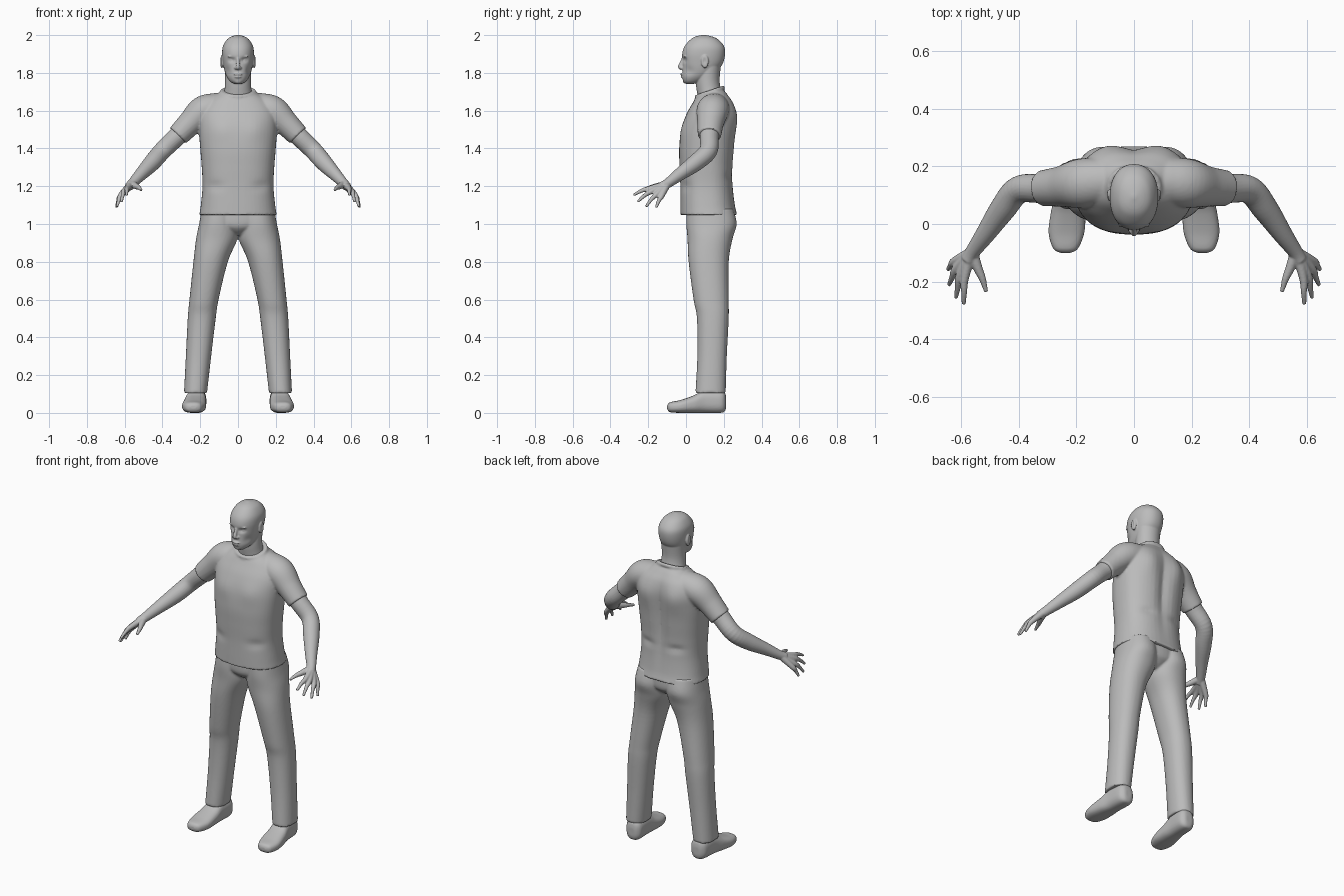
import bpy, bmesh, math
from mathutils import Vector, Matrix

cube = bpy.data.objects.get("Cube")
if cube:
    bpy.data.objects.remove(cube, do_unlink=True)

grey = bpy.data.materials.new("plain grey")
grey.use_nodes = True
GREY = (0.5, 0.5, 0.5, 1)
grey.diffuse_color = GREY
grey.node_tree.nodes["Principled BSDF"].inputs["Base Color"].default_value = GREY


def spline(keys, steps=6):
    """Smooth curve through tuples of any length."""
    out = []
    last = len(keys) - 1
    for i in range(last):
        quad = [keys[max(0, min(last, i + k))] for k in (-1, 0, 1, 2)]
        for j in range(steps):
            t = j / steps
            out.append([b + t / 2 * (c - a + t * (2 * a - 5 * b + 4 * c - d + t * (3 * (b - c) + d - a)))
                        for a, b, c, d in zip(*quad)])
    return out + [list(keys[-1])]


def skin(bm, rings, closed=False):
    """Join rings of points with quads."""
    rows = [[bm.verts.new(p) for p in ring] for ring in rings]
    n = len(rows[0])
    pairs = list(zip(rows, rows[1:]))
    if closed:
        pairs.append((rows[-1], rows[0]))
    else:
        bm.faces.new(rows[0][::-1])
        bm.faces.new(rows[-1])
    for a, b in pairs:
        for i in range(n):
            k = (i + 1) % n
            bm.faces.new((a[i], a[k], b[k], b[i]))


def loft(bm, keys, power=2.0, side=1, along="z", n=48):
    """Keys: station, centre x, half width, low and high of the other axis."""
    def bend(v):
        return math.copysign(abs(v) ** (2 / power), v)
    rings = []
    for s, cx, r, lo, hi in spline(keys):
        ring = []
        for i in range(n):
            a = math.tau * i / n
            x = side * (cx + r * bend(math.cos(a)))
            w = (lo + hi) / 2 + (hi - lo) / 2 * bend(math.sin(a))
            ring.append((x, w, s) if along == "z" else (x, s, w))
        rings.append(ring)
    skin(bm, rings)


def tube(bm, keys, side=1, flat=1.0, closed=False, n=20):
    """Keys: x, y, z, radius; flat scales the horizontal radius."""
    pts = keys if closed else spline(keys)
    pos = [Vector((side * p[0], p[1], p[2])) for p in pts]
    rings = []
    for i, p in enumerate(pos):
        if closed:
            t = pos[(i + 1) % len(pos)] - pos[i - 1]
        else:
            t = pos[min(i + 1, len(pos) - 1)] - pos[max(i - 1, 0)]
        u = t.cross(Vector((0, 0, 1))).normalized()
        v = u.cross(t).normalized()
        r = pts[i][3]
        rings.append([p + r * (flat * math.cos(a) * u + math.sin(a) * v)
                      for a in (math.tau * k / n for k in range(n))])
    skin(bm, rings, closed)


def blob(bm, centre, size):
    m = Matrix.Translation(centre) @ Matrix.Diagonal((*size, 1))
    bmesh.ops.create_uvsphere(bm, u_segments=20, v_segments=12, radius=1, matrix=m)


def dent(bm, centre, size, push):
    """Soft push of the points near a centre."""
    for v in bm.verts:
        d = sum(((a - b) / s) ** 2 for a, b, s in zip(v.co, centre, size))
        v.co += Vector(push) * math.exp(-d)


def finish(bm, name, voxel, smooth=3):
    """Fuse the overlapping volumes into one smooth skin."""
    bmesh.ops.recalc_face_normals(bm, faces=bm.faces)
    mesh = bpy.data.meshes.new(name)
    bm.to_mesh(mesh)
    bm.free()
    mesh.materials.append(grey)
    obj = bpy.data.objects.new(name, mesh)
    bpy.context.collection.objects.link(obj)
    mod = obj.modifiers.new("fuse", "REMESH")
    mod.mode = "VOXEL"
    mod.voxel_size = voxel
    mod.use_smooth_shade = True
    mod = obj.modifiers.new("soften", "SMOOTH")
    mod.iterations = smooth


# Head and neck
bm = bmesh.new()
loft(bm, [(1.742, 0, .022, 0, .04), (1.755, 0, .042, -.014, .085), (1.78, 0, .06, -.02, .13),
          (1.81, 0, .071, -.019, .165), (1.85, 0, .079, -.018, .195), (1.9, 0, .084, -.02, .207),
          (1.94, 0, .08, -.008, .202), (1.975, 0, .06, .022, .173), (1.992, 0, .036, .05, .14),
          (2.001, 0, .006, .088, .1)], 2.2, n=64)
for s in (1, -1):
    dent(bm, (s * .032, -.01, 1.868), (.018, .03, .011), (0, .014, 0))
    dent(bm, (s * .06, .01, 1.81), (.02, .04, .025), (-s * .005, .004, 0))
for s in (1, -1):
    blob(bm, (s * .032, .011, 1.867), (.016, .015, .012))
    blob(bm, (s * .032, -.003, 1.887), (.024, .01, .006))
    blob(bm, (s * .012, -.02, 1.826), (.008, .012, .008))
    blob(bm, (s * .086, .1, 1.86), (.01, .02, .035))
    dent(bm, (s * .096, .098, 1.862), (.012, .009, .018), (-s * .009, 0, 0))
tube(bm, [(0, -.012, 1.885, .007), (0, -.024, 1.855, .009), (0, -.031, 1.832, .012), (0, -.022, 1.822, .009)])
blob(bm, (0, -.018, 1.793), (.024, .012, .006))
blob(bm, (0, -.016, 1.779), (.021, .012, .006))
blob(bm, (0, -.002, 1.757), (.022, .014, .014))
loft(bm, [(1.64, 0, .09, .07, .21), (1.7, 0, .073, .058, .188), (1.76, 0, .068, .052, .178),
          (1.84, 0, .07, .06, .185)])
finish(bm, "head", .004, 2)

# Shirt with short sleeves and a collar band
bm = bmesh.new()
loft(bm, [(1.048, 0, .205, -.03, .272), (1.1, 0, .197, -.03, .26), (1.2, 0, .188, -.03, .25),
          (1.3, 0, .192, -.034, .25), (1.4, 0, .2, -.036, .258), (1.5, 0, .207, -.024, .264),
          (1.58, 0, .205, .002, .264), (1.64, 0, .175, .035, .25), (1.68, 0, .125, .06, .225),
          (1.705, 0, .08, .09, .205)], 2.4)
dent(bm, (0, .27, 1.42), (.035, .08, .2), (0, -.02, 0))
for s in (1, -1):
    dent(bm, (s * .1, .26, 1.56), (.06, .08, .08), (0, .014, 0))
    dent(bm, (s * .09, -.02, 1.5), (.06, .08, .06), (0, -.007, 0))
    dent(bm, (s * .1, .26, 1.25), (.05, .06, .02), (0, -.01, .005))
    dent(bm, (s * .13, -.02, 1.2), (.05, .06, .025), (0, .008, 0))
for s in (1, -1):
    tube(bm, [(.06, .15, 1.625, .07), (.12, .148, 1.615, .078), (.187, .14, 1.595, .081),
              (.253, .13, 1.534, .067), (.318, .124, 1.468, .059)], s, 1.05, n=32)
tube(bm, [(.086 * math.cos(a), .126 + .07 * math.sin(a), 1.698 + .024 * math.sin(a), .011)
          for a in (math.tau * i / 40 for i in range(40))], closed=True, n=12)
finish(bm, "shirt", .007, 3)

# Trousers
bm = bmesh.new()
for s in (1, -1):
    loft(bm, [(.105, .225, .061, .05, .21), (.3, .209, .067, .06, .216), (.5, .192, .074, .058, .226),
              (.6, .18, .077, .04, .226), (.8, .145, .091, .014, .226), (.92, .113, .109, .008, .246),
              (1, .106, .1, .002, .268), (1.08, .1, .092, .005, .25)], 2.2, s)
loft(bm, [(.94, 0, .03, .06, .19), (.965, 0, .1, .025, .225), (1, 0, .19, .005, .25),
          (1.08, 0, .19, .005, .25)])
finish(bm, "trousers", .007, 3)

# Arms with hands, and shoes
fingers = {"index": [(.587, -.19, 1.188), (.59, -.278, 1.153)],
           "middle": [(.603, -.178, 1.175), (.617, -.256, 1.118)],
           "ring": [(.617, -.155, 1.158), (.641, -.211, 1.092)],
           "little": [(.623, -.13, 1.147), (.645, -.158, 1.087)]}
for s, label in ((1, "left"), (-1, "right")):
    bm = bmesh.new()
    tube(bm, [(.2, .14, 1.585, .06), (.318, .124, 1.468, .051), (.4, .118, 1.388, .048),
              (.455, .052, 1.325, .045), (.515, -.035, 1.262, .034), (.558, -.095, 1.217, .026),
              (.575, -.125, 1.2, .025)], s, n=24)
    for knuckle, tip in fingers.values():
        mid = [(a + b) / 2 for a, b in zip(knuckle, tip)]
        mid[2] += .006
        tube(bm, [(.565, -.1, 1.21, .02), (*knuckle, .0145), (*mid, .0105), (*tip, .007)], s)
    tube(bm, [(.56, -.1, 1.212, .02), (.54, -.155, 1.2, .016), (.525, -.19, 1.193, .012),
              (.512, -.235, 1.18, .007)], s)
    finish(bm, label + "_arm", .004, 2)

    bm = bmesh.new()
    loft(bm, [(-.1, .237, .018, .02, .04), (-.085, .237, .043, .004, .056), (-.03, .234, .062, 0, .068),
              (.04, .228, .06, 0, .092), (.1, .222, .053, 0, .122), (.18, .218, .05, 0, .122),
              (.205, .217, .036, .008, .11), (.213, .217, .02, .03, .08)], 2.6, s, "y")
    finish(bm, label + "_shoe", .005, 3)
